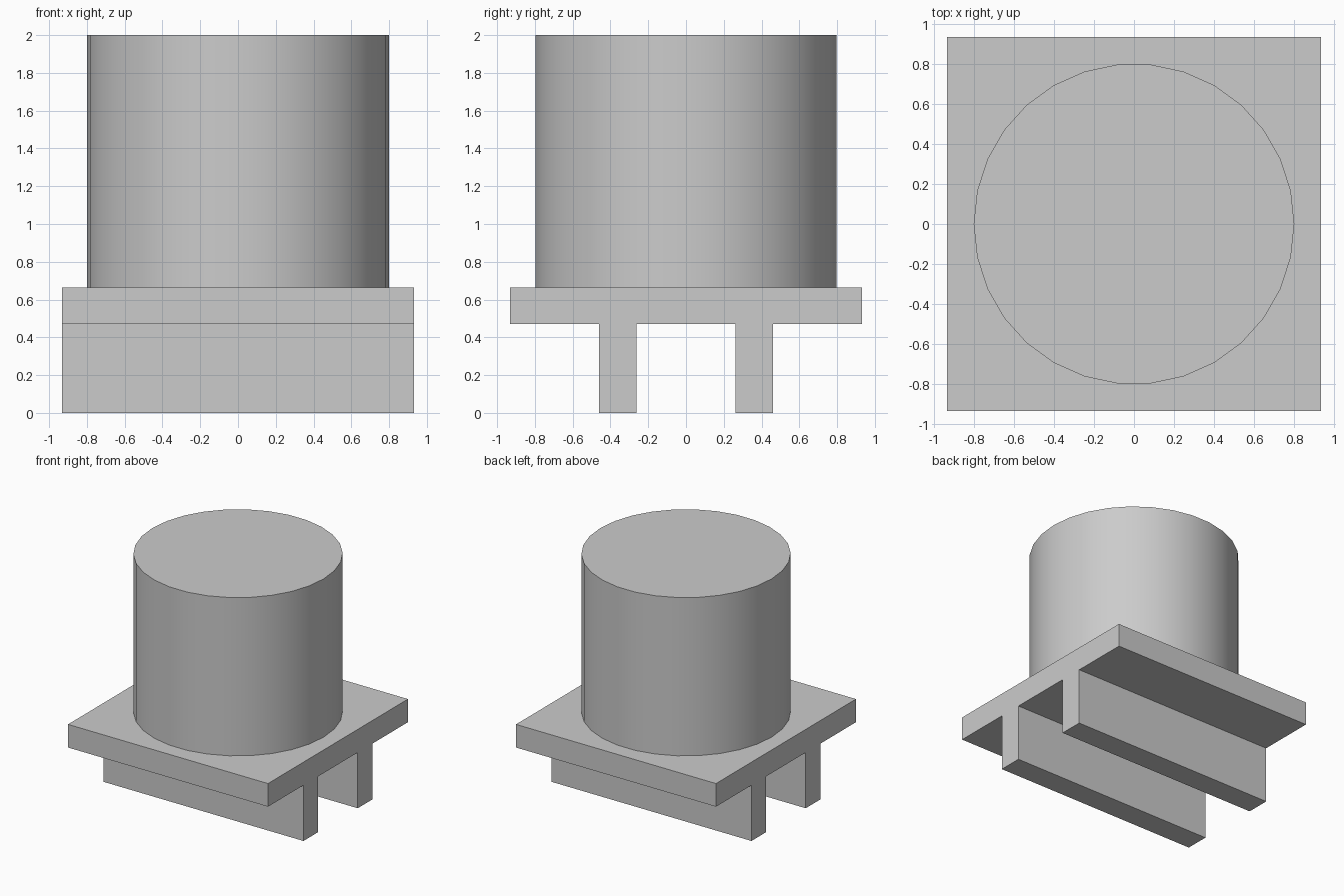
import bpy
import bmesh
from math import cos, sin, tau, radians

cube = bpy.data.objects.get("Cube")
if cube:
    bpy.data.objects.remove(cube, do_unlink=True)

grey = bpy.data.materials.new("plain grey")
grey.use_nodes = True
colour = (0.6, 0.6, 0.6, 1)
grey.diffuse_color = colour
grey.node_tree.nodes["Principled BSDF"].inputs["Base Color"].default_value = colour

HALF = 0.933                 # half width of the square plate
PLATE_LOW, PLATE_TOP = 0.47, 0.665


def prism(name, outline, low, high):
    """Extrude a flat outline upwards from low to high."""
    bm = bmesh.new()
    base = bm.faces.new([bm.verts.new((x, y, low)) for x, y in outline])
    top = bmesh.ops.extrude_face_region(bm, geom=[base])["geom"]
    verts = [v for v in top if isinstance(v, bmesh.types.BMVert)]
    bmesh.ops.translate(bm, verts=verts, vec=(0, 0, high - low))
    bmesh.ops.recalc_face_normals(bm, faces=bm.faces)
    mesh = bpy.data.meshes.new(name)
    bm.to_mesh(mesh)
    bm.free()
    mesh.materials.append(grey)
    obj = bpy.data.objects.new(name, mesh)
    bpy.context.collection.objects.link(obj)
    return obj


def rectangle(y0, y1):
    return [(-HALF, y0), (HALF, y0), (HALF, y1), (-HALF, y1)]


# Square plate
prism("plate", rectangle(-HALF, HALF), PLATE_LOW, PLATE_TOP)

# Two full-width rails below the plate
prism("front_rail", rectangle(-0.46, -0.263), 0, PLATE_LOW)
prism("back_rail", rectangle(0.263, 0.46), 0, PLATE_LOW)

# Smooth round drum standing on the plate
sides, radius = 30, 0.8
circle = [(radius * cos(tau * i / sides), radius * sin(tau * i / sides))
          for i in range(sides)]
drum = prism("drum", circle, PLATE_TOP, 2)
bpy.ops.object.select_all(action="DESELECT")
drum.select_set(True)
bpy.context.view_layer.objects.active = drum
bpy.ops.object.shade_smooth_by_angle(angle=radians(30))
